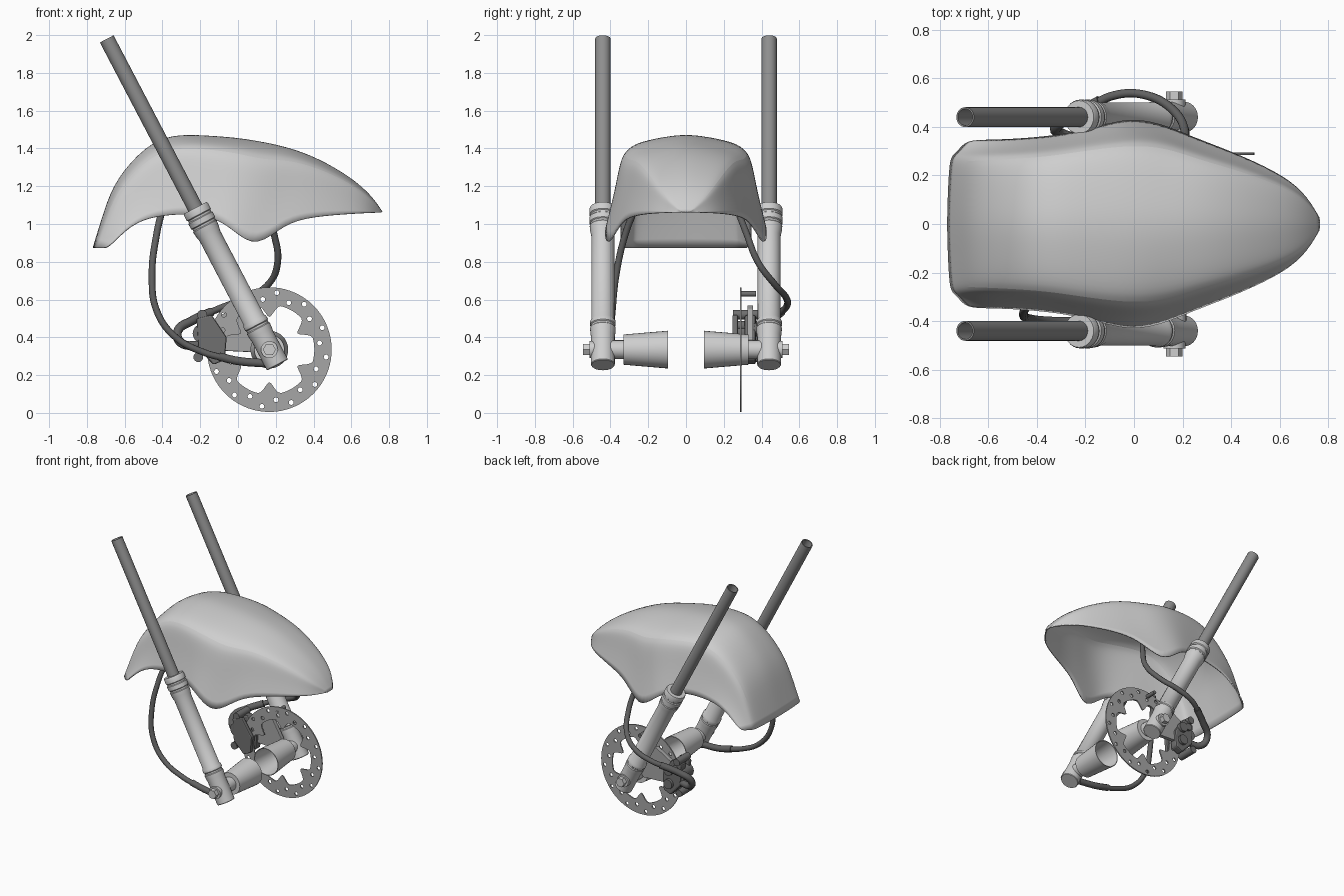
import bpy, bmesh, math
from mathutils import Vector

default = bpy.data.objects.get("Cube")
if default:
    bpy.data.objects.remove(default)


def material(name, value):
    mat = bpy.data.materials.new(name)
    mat.use_nodes = True
    colour = (value, value, value, 1)
    mat.diffuse_color = colour
    mat.node_tree.nodes["Principled BSDF"].inputs["Base Color"].default_value = colour
    return mat


light = material("light grey", .62)
steel = material("steel grey", .27)
disc_grey = material("disc grey", .38)
rubber = material("rubber grey", .12)
dark = material("dark grey", .16)


def finish(name, bm, mat, smooth=True):
    bmesh.ops.recalc_face_normals(bm, faces=bm.faces)
    mesh = bpy.data.meshes.new(name)
    bm.to_mesh(mesh)
    bm.free()
    obj = bpy.data.objects.new(name, mesh)
    bpy.context.collection.objects.link(obj)
    mesh.materials.append(mat)
    if smooth:
        bpy.ops.object.select_all(action='DESELECT')
        obj.select_set(True)
        bpy.context.view_layer.objects.active = obj
        bpy.ops.object.shade_smooth_by_angle(angle=math.radians(35))
    return obj


def lathe(name, profile, start, direction, mat, sides=28):
    """Spin (distance, radius) pairs about an axis."""
    bm = bmesh.new()
    turn = Vector(direction).to_track_quat('Z', 'Y')
    rings = []
    for d, r in profile:
        ring = []
        for i in range(sides):
            a = math.tau * i / sides
            p = Vector((r * math.cos(a), r * math.sin(a), d))
            ring.append(bm.verts.new(Vector(start) + turn @ p))
        rings.append(ring)
    for low, high in zip(rings, rings[1:]):
        for i in range(sides):
            j = (i + 1) % sides
            bm.faces.new((low[i], low[j], high[j], high[i]))
    bmesh.ops.remove_doubles(bm, verts=bm.verts, dist=.0002)
    return finish(name, bm, mat)


def rod(name, start, end, r, mat, sides=20):
    axis = Vector(end) - Vector(start)
    return lathe(name, [(0, 0), (0, r), (axis.length, r), (axis.length, 0)],
                 start, axis, mat, sides)


def plate(name, loops, y, thick, mat, bevel=0):
    """Flat plate in the xz plane: the first loop is the outline, the rest are holes."""
    bm = bmesh.new()
    edges = []
    for loop in loops:
        verts = [bm.verts.new((x, y, z)) for x, z in loop]
        edges += [bm.edges.new((v, verts[i - 1])) for i, v in enumerate(verts)]
    bmesh.ops.triangle_fill(bm, use_beauty=True, use_dissolve=False, edges=edges)
    out = bmesh.ops.extrude_face_region(bm, geom=bm.faces[:])
    moved = [g for g in out["geom"] if isinstance(g, bmesh.types.BMVert)]
    bmesh.ops.translate(bm, verts=moved, vec=(0, thick, 0))
    obj = finish(name, bm, mat, smooth=False)
    if bevel:
        mod = obj.modifiers.new("bevel", 'BEVEL')
        mod.width = bevel
        mod.segments = 2
    return obj


def hose(name, points, r, mat):
    curve = bpy.data.curves.new(name, 'CURVE')
    curve.dimensions = '3D'
    curve.bevel_depth = r
    curve.bevel_resolution = 3
    curve.resolution_u = 8
    curve.use_fill_caps = True
    spline = curve.splines.new('BEZIER')
    spline.bezier_points.add(len(points) - 1)
    for bp, co in zip(spline.bezier_points, points):
        bp.co = co
        bp.handle_left_type = bp.handle_right_type = 'AUTO'
    obj = bpy.data.objects.new(name, curve)
    bpy.context.collection.objects.link(obj)
    curve.materials.append(mat)


# Fender: lofted sections (crest x, crest z, edge x, edge z, half width)
stations = [
    (-.77, .875, -.69, .875, .345), (-.71, 1.075, -.60, .97, .347),
    (-.65, 1.24, -.50, 1.03, .35), (-.49, 1.42, -.37, 1.05, .36),
    (-.35, 1.48, -.26, 1.055, .375), (-.18, 1.475, -.12, 1.035, .41),
    (0, 1.463, -.02, .965, .435), (.14, 1.44, .10, .87, .42),
    (.27, 1.41, .25, 1.005, .355), (.42, 1.355, .40, 1.04, .30),
    (.60, 1.25, .59, 1.055, .215), (.71, 1.15, .70, 1.06, .135),
    (.765, 1.065, .762, 1.062, .03)]
section = [(0, 0), (.3, .035), (.57, .085), (.77, .16), (.83, .33), (.89, .62), (1, 1)]
bm = bmesh.new()
rows = []
for cx, cz, ex, ez, w in stations:
    half = [(w * a, cx + (ex - cx) * b, cz + (ez - cz) * b) for a, b in section]
    full = [(-y, x, z) for y, x, z in reversed(half[1:])] + half
    rows.append([bm.verts.new((x, y, z)) for y, x, z in full])
for a, b in zip(rows, rows[1:]):
    for i in range(len(a) - 1):
        bm.faces.new((a[i], a[i + 1], b[i + 1], b[i]))
fender = finish("fender", bm, light)
sub = fender.modifiers.new("smooth", 'SUBSURF')
sub.levels = sub.render_levels = 2
shell = fender.modifiers.new("shell", 'SOLIDIFY')
shell.thickness = .008
shell.offset = -1

# Fork legs, axle hardware and hub cones on both sides
fork_dir = (.464, 0, -.886)
axle_x, axle_z = .166, .335
leg_profile = [
    (1.01, .04), (1.01, .068), (1.02, .072), (1.05, .072), (1.055, .066), (1.065, .066),
    (1.07, .072), (1.10, .072), (1.105, .066), (1.115, .066), (1.12, .07), (1.15, .067),
    (1.18, .061), (1.68, .061), (1.69, .068), (1.71, .068), (1.715, .063), (1.725, .063),
    (1.73, .068), (1.76, .066), (1.78, .063), (1.945, .063), (1.949, .06), (1.949, 0)]
for side, label in ((-1, "right"), (1, "left")):
    top = (-.695, side * .44, 1.98)

    def on_axle(y):
        return (axle_x, side * y, axle_z)

    lathe(label + "_upper_tube", [(.3, .034), (0, .034), (0, .041), (1.05, .041)],
          top, fork_dir, steel)
    lathe(label + "_fork_leg", leg_profile, top, fork_dir, light)
    rod(label + "_axle_boss", on_axle(.32), on_axle(.45), .05, light)
    rod(label + "_axle_washer", on_axle(.45), on_axle(.512), .045, light)
    rod(label + "_axle_nut", on_axle(.50), on_axle(.545), .034, light, 6)
    lathe(label + "_hub_cone", [(0, 0), (0, .08), (.235, .1), (.235, .095), (.02, .075), (.02, 0)],
          on_axle(.33), (0, -side, 0), light, 32)


# Brake disc with scalloped opening and drilled holes
def circle(cx, cz, r, n):
    return [(cx + r * math.cos(math.tau * i / n), cz + r * math.sin(math.tau * i / n))
            for i in range(n)]


opening = []
for i in range(120):
    a = math.tau * i / 120
    tab = max(0, -math.cos(6 * a)) ** 2
    r = .238 - .065 * tab
    opening.append((axle_x + r * math.cos(a), axle_z + r * math.sin(a)))
loops = [circle(axle_x, axle_z, .33, 72), opening]
for i in range(24):
    a = math.tau * (i + .5) / 24
    r = (.268, .303)[i % 2]
    loops.append(circle(axle_x + r * math.cos(a), axle_z + r * math.sin(a), .013, 10))
plate("brake_disc", loops, .285, .009, disc_grey)

# Brake caliper, bracket and bolts
plate("caliper_bracket", [[(-.12, .50), (0, .57), (.05, .55), (.16, .36), (.10, .32), (-.10, .33)]],
      .325, .03, disc_grey, .004)
body = [(-.22, .50), (-.14, .52), (-.06, .40), (-.07, .28), (-.13, .255), (-.21, .34)]
plate("outer_caliper", [body], .31, .06, dark, .012)
plate("inner_caliper", [body], .245, .03, dark, .008)
rod("caliper_bridge", (-.19, .25, .42), (-.19, .36, .42), .05, dark)
for x, z in ((-.19, .52), (-.21, .295), (-.17, .46)):
    rod("caliper_bolt", (x, .25, z), (x, .385, z), .026, dark, 16)
for z in (.44, .34):
    rod("caliper_piston", (-.12, .36, z), (-.12, .39, z), .035, dark)
rod("bracket_bolt", (.125, .285, .63), (.125, .37, .63), .014, dark, 12)

# Hoses
hose("left_hose", [(.15, .27, 1.08), (.19, .32, .95), (.21, .38, .80), (.16, .47, .68),
                   (.05, .53, .61), (-.08, .53, .56), (-.20, .47, .51)], .018, rubber)
hose("left_hose_fitting", [(-.14, .505, .535), (-.24, .45, .49), (-.32, .40, .43),
                           (-.30, .37, .37), (-.18, .34, .36)], .024, rubber)
hose("right_hose", [(-.40, -.27, 1.08), (-.43, -.32, .95), (-.455, -.37, .73), (-.43, -.39, .54),
                    (-.33, -.40, .40), (-.18, -.40, .32), (-.05, -.40, .285)], .018, rubber)
hose("right_hose_fitting", [(-.10, -.40, .298), (0, -.40, .275), (.15, -.41, .262)], .023, rubber)
